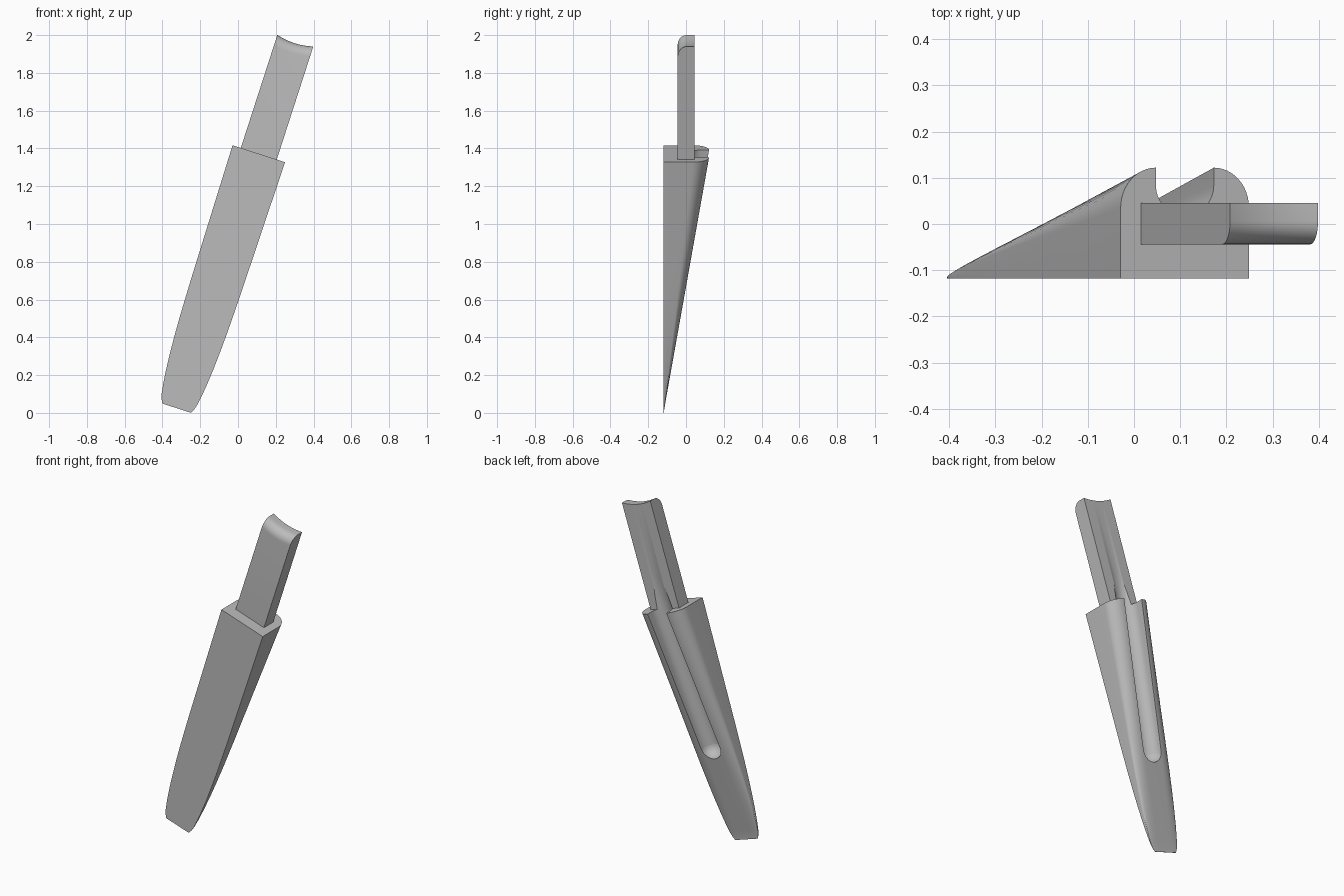
import bpy, bmesh, math
from mathutils import Vector, Matrix

cube = bpy.data.objects.get("Cube")
if cube:
    bpy.data.objects.remove(cube)

# The whole model is built upright, then leaned sideways
LEAN = Matrix.Translation((-0.325, 0, 0.025)) @ Matrix.Rotation(math.radians(17.9), 4, 'Y')
FRONT, LENGTH, DEPTH = -0.118, 1.4155, 0.24

grey = bpy.data.materials.new("plain_grey")
grey.use_nodes = True
colour = (0.5, 0.5, 0.5, 1)
grey.diffuse_color = colour
grey.node_tree.nodes["Principled BSDF"].inputs["Base Color"].default_value = colour


def make_object(name, bm):
    bmesh.ops.recalc_face_normals(bm, faces=bm.faces)
    mesh = bpy.data.meshes.new(name)
    bm.to_mesh(mesh)
    bm.free()
    mesh.transform(LEAN)
    mesh.materials.append(grey)
    obj = bpy.data.objects.new(name, mesh)
    bpy.context.collection.objects.link(obj)
    return obj


def loft(name, rings):
    """Skin closed rings of points and cap both ends."""
    bm = bmesh.new()
    loops = [[bm.verts.new(p) for p in ring] for ring in rings]
    for a, b in zip(loops, loops[1:]):
        for i in range(len(a)):
            j = (i + 1) % len(a)
            bm.faces.new((a[i], a[j], b[j], b[i]))
    bm.faces.new(loops[0][::-1])
    bm.faces.new(loops[-1])
    return make_object(name, bm)


# Sheath: flat front, rounded back, tapering to a thin tip
half = [(1, 0)]
for i in range(13):
    a = math.pi / 2 * i / 12
    half.append((0.45 + 0.55 * math.cos(a), 0.64 + 0.36 * math.sin(a)))
section = half + [(-x, y) for x, y in reversed(half)]
outline = [(0, 0.079), (0.02, 0.09), (0.05, 0.099), (0.1, 0.107), (0.17, 0.115), (0.25, 0.122),
           (0.35, 0.128), (0.47, 0.133), (0.65, 0.137), (0.9, 0.14), (LENGTH, 0.146)]
sheath = loft("sheath", [
    [(x * w, FRONT + y * max(0.002, DEPTH * v / LENGTH), v) for x, y in section]
    for v, w in outline])

# Handle: flat bar with a hollowed top end and a rounded front top edge
rings = []
for i in range(17):
    t = i / 8 - 1
    top = 2.0445 - 0.014 * (1 - t * t)
    ring = [(0.1 * t, 0.046, 1.38), (0.1 * t, 0.046, top)]
    for k in range(9):
        a = math.pi / 2 * k / 8
        ring.append((0.1 * t, 0.007 - 0.051 * math.sin(a), top - 0.055 * (1 - math.cos(a))))
    ring.append((0.1 * t, -0.044, 1.38))
    rings.append(ring)
handle = loft("handle", rings)

# Round-bottomed groove running up the back of both parts
bm = bmesh.new()
low, high = Vector((0, -0.029, 0.57)), Vector((0, 0.113, 1.63))
high = low + (high - low) * 1.5
out = Vector((0, 0.4, 0))
for centre in (low, high, low + out, high + out):
    bmesh.ops.create_uvsphere(bm, u_segments=32, v_segments=16, radius=0.066,
                              matrix=Matrix.Translation(centre))
hull = bmesh.ops.convex_hull(bm, input=bm.verts[:])
inside = {e for e in hull["geom_interior"] + hull["geom_unused"] if isinstance(e, bmesh.types.BMVert)}
bmesh.ops.delete(bm, geom=list(inside), context='VERTS')
cutter = make_object("groove_cutter", bm)
cutter.hide_render = True

for obj in (sheath, handle):
    mod = obj.modifiers.new("groove", 'BOOLEAN')
    mod.operation, mod.solver, mod.object = 'DIFFERENCE', 'EXACT', cutter
    bpy.ops.object.select_all(action='DESELECT')
    obj.select_set(True)
    bpy.context.view_layer.objects.active = obj
    bpy.ops.object.modifier_apply(modifier=mod.name)
    bpy.ops.object.shade_smooth_by_angle(angle=math.radians(30))
bpy.data.objects.remove(cutter)
